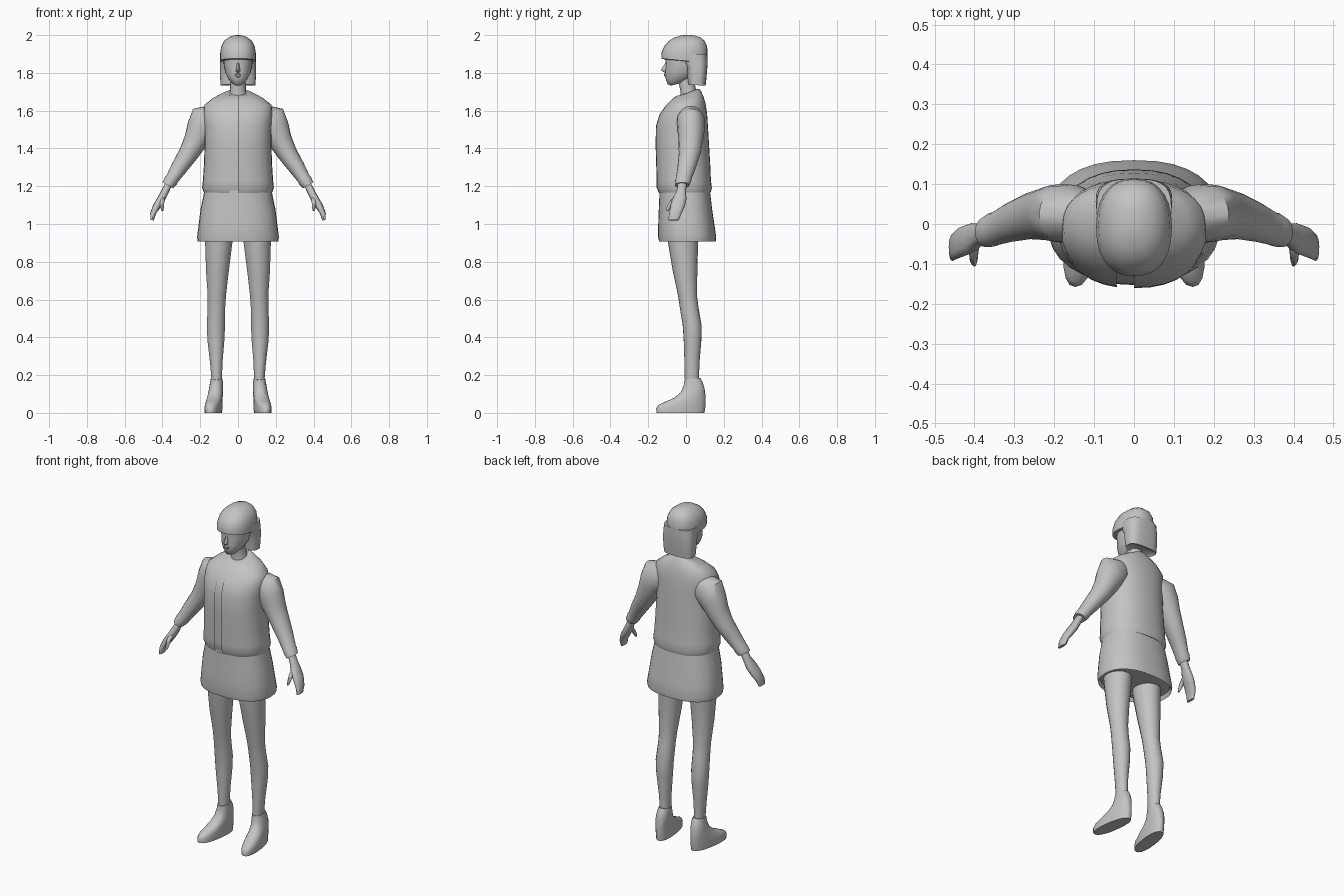
import bpy, bmesh, math
from mathutils import Vector

grey = bpy.data.materials.new("soft grey")
grey.diffuse_color = (0.55, 0.55, 0.55, 1)


def loft(name, rings, n=24, power=2.0, mirror=False, skip=(), angle=50):
    """Skin rings of (centre, half-width vector, half-depth vector)."""
    bm = bmesh.new()
    rows = []
    for c, u, v in rings:
        row = []
        for i in range(n):
            t = 2 * math.pi * i / n
            s, k = math.sin(t), -math.cos(t)
            s = math.copysign(abs(s) ** (2 / power), s)
            k = math.copysign(abs(k) ** (2 / power), k)
            row.append(bm.verts.new(Vector(c) + Vector(u) * s + Vector(v) * k))
        rows.append(row)
    for a, b in zip(rows, rows[1:]):
        for i in range(n):
            if i not in skip:
                j = (i + 1) % n
                bm.faces.new((a[i], a[j], b[j], b[i]))
    bm.faces.new(rows[0][::-1])
    bm.faces.new(rows[-1])
    bmesh.ops.recalc_face_normals(bm, faces=bm.faces)
    me = bpy.data.meshes.new(name)
    bm.to_mesh(me)
    bm.free()
    me.materials.append(grey)
    ob = bpy.data.objects.new(name, me)
    bpy.context.collection.objects.link(ob)
    bpy.ops.object.select_all(action='DESELECT')
    ob.select_set(True)
    bpy.context.view_layer.objects.active = ob
    bpy.ops.object.shade_smooth_by_angle(angle=math.radians(angle))
    if mirror:
        m = ob.modifiers.new("other_side", 'MIRROR')
        m.use_axis = (True, False, False)
    return ob


def level(z, rx, y0, y1, x=0, tilt=0, splay=0):
    """Horizontal ring from front y0 to back y1; tilt raises the back."""
    ry = (y1 - y0) / 2
    return (x, (y0 + y1) / 2, z), (rx, 0, 0), (-splay * ry, ry, tilt)


def limb(x, y, z, r, ry, slope):
    """Ring across an arm whose axis leans outward by slope degrees."""
    a = math.radians(slope)
    return (x, y, z), (r * math.cos(a), 0, r * math.sin(a)), (0, ry, 0)


# Jacket with a narrow opening at the front, over a closed shirt
body = [(1.165, .180, -.143, .130, 0), (1.19, .190, -.155, .137, 0),
        (1.23, .186, -.155, .132, 0), (1.32, .180, -.158, .128, 0),
        (1.42, .177, -.161, .122, 0), (1.52, .178, -.159, .116, 0),
        (1.58, .183, -.140, .112, 0), (1.63, .178, -.105, .105, 0),
        (1.665, .135, -.078, .094, .008), (1.69, .085, -.052, .080, .012),
        (1.698, .055, -.035, .070, .018)]
loft("jacket", [level(z, r, a, b, tilt=t) for z, r, a, b, t in body],
     n=32, power=2.3, skip=(31,))
loft("shirt", [level(z, r - .008, a + .008, b - .008, tilt=t)
               for z, r, a, b, t in body], n=32, power=2.3)

# Sleeves ending in a slightly flared cuff
loft("sleeve", [limb(.115, .022, 1.585, .060, .055, 45),
                limb(.160, .025, 1.555, .095, .074, 35),
                limb(.195, .027, 1.500, .080, .072, 28),
                limb(.225, .025, 1.440, .063, .065, 28),
                limb(.260, .020, 1.375, .053, .058, 29),
                limb(.310, .004, 1.300, .044, .049, 30),
                limb(.348, -.012, 1.240, .035, .042, 30),
                limb(.355, -.014, 1.230, .037, .043, 30),
                limb(.372, -.020, 1.205, .031, .038, 30),
                limb(.370, -.020, 1.208, .020, .024, 30)],
     n=20, mirror=True)

# Mitten-shaped hand and separate thumb
loft("hand", [limb(.365, -.020, 1.215, .019, .023, 30),
              limb(.385, -.025, 1.175, .020, .025, 28),
              limb(.408, -.036, 1.130, .021, .038, 25),
              limb(.430, -.044, 1.095, .020, .038, 22),
              limb(.450, -.057, 1.055, .015, .033, 12),
              limb(.455, -.066, 1.020, .009, .027, 5)],
     n=12, power=2.4, mirror=True)
loft("thumb", [limb(.398, -.040, 1.150, .013, .018, 20),
               limb(.402, -.072, 1.118, .012, .016, 10),
               limb(.402, -.090, 1.090, .010, .012, 5),
               limb(.400, -.100, 1.068, .005, .007, 0)],
     n=8, mirror=True)

# Flared skirt with a hollow hem
loft("skirt", [level(1.22, .172, -.140, .118), level(1.15, .183, -.141, .130),
               level(1.08, .198, -.144, .138), level(1.00, .208, -.147, .150),
               level(.93, .217, -.147, .160), level(.907, .213, -.143, .157),
               level(.93, .203, -.133, .147)], n=32, power=2.4)

# Legs
loft("leg", [level(1.00, .077, -.105, .075, .102), level(.90, .073, -.095, .064, .102),
             level(.75, .061, -.070, .060, .109), level(.62, .049, -.042, .058, .112),
             level(.56, .047, -.033, .066, .114), level(.46, .049, -.017, .083, .117),
             level(.38, .045, -.012, .081, .117), level(.26, .033, -.008, .071, .115),
             level(.19, .029, -.007, .069, .113), level(.13, .028, -.005, .070, .113)],
     n=18, mirror=True)

# Shoes with the toes turned slightly outward
loft("shoe", [level(0, .042, -.156, .098, .130, 0, .13),
              level(.03, .043, -.158, .103, .130, .006, .13),
              level(.048, .042, -.146, .104, .129, .006, .12),
              level(.068, .041, -.108, .104, .125, .008, .10),
              level(.090, .040, -.062, .102, .121, .010, .08),
              level(.120, .038, -.026, .098, .117, .010, .05),
              level(.155, .035, -.012, .088, .114, .008, .03),
              level(.180, .031, -.009, .076, .113, .005, 0)],
     n=20, power=2.3, mirror=True)

# Neck, face and nose
loft("neck", [level(1.66, .052, -.035, .062), level(1.70, .043, -.028, .055),
              level(1.75, .040, -.040, .045), level(1.80, .040, -.045, .050)], n=16)
loft("face", [level(1.738, .018, -.080, -.035, tilt=.006),
              level(1.748, .034, -.097, .000, tilt=.008),
              level(1.770, .052, -.108, .030), level(1.800, .067, -.111, .060),
              level(1.840, .075, -.107, .080), level(1.890, .078, -.112, .090)],
     n=24, power=2.1)
loft("nose", [level(1.803, .010, -.117, -.090), level(1.814, .012, -.133, -.090),
              level(1.828, .009, -.126, -.090), level(1.855, .006, -.108, -.090)], n=8)
loft("lips", [level(1.776, .010, -.109, -.090), level(1.784, .018, -.116, -.090),
              level(1.792, .018, -.118, -.090), level(1.798, .010, -.110, -.090)], n=8)

# Bobbed hair: cap with fringe, and the long back and sides
loft("hair_cap", [level(1.862, .088, -.117, .108, tilt=-.010),
                  level(1.864, .094, -.130, .113, tilt=-.012),
                  level(1.900, .095, -.131, .114, tilt=-.004),
                  level(1.940, .089, -.116, .112), level(1.970, .073, -.090, .098),
                  level(1.988, .050, -.060, .076), level(1.998, .024, -.026, .045),
                  level(2.000, .008, -.005, .025)], n=28, power=2.3)
loft("hair_back", [level(1.745, .083, .025, .095, tilt=-.003),
                   level(1.735, .092, .012, .104, tilt=-.003),
                   level(1.780, .095, .006, .109), level(1.830, .096, .000, .113),
                   level(1.860, .095, -.020, .114), level(1.900, .094, -.040, .113)],
     n=28, power=3.0)
